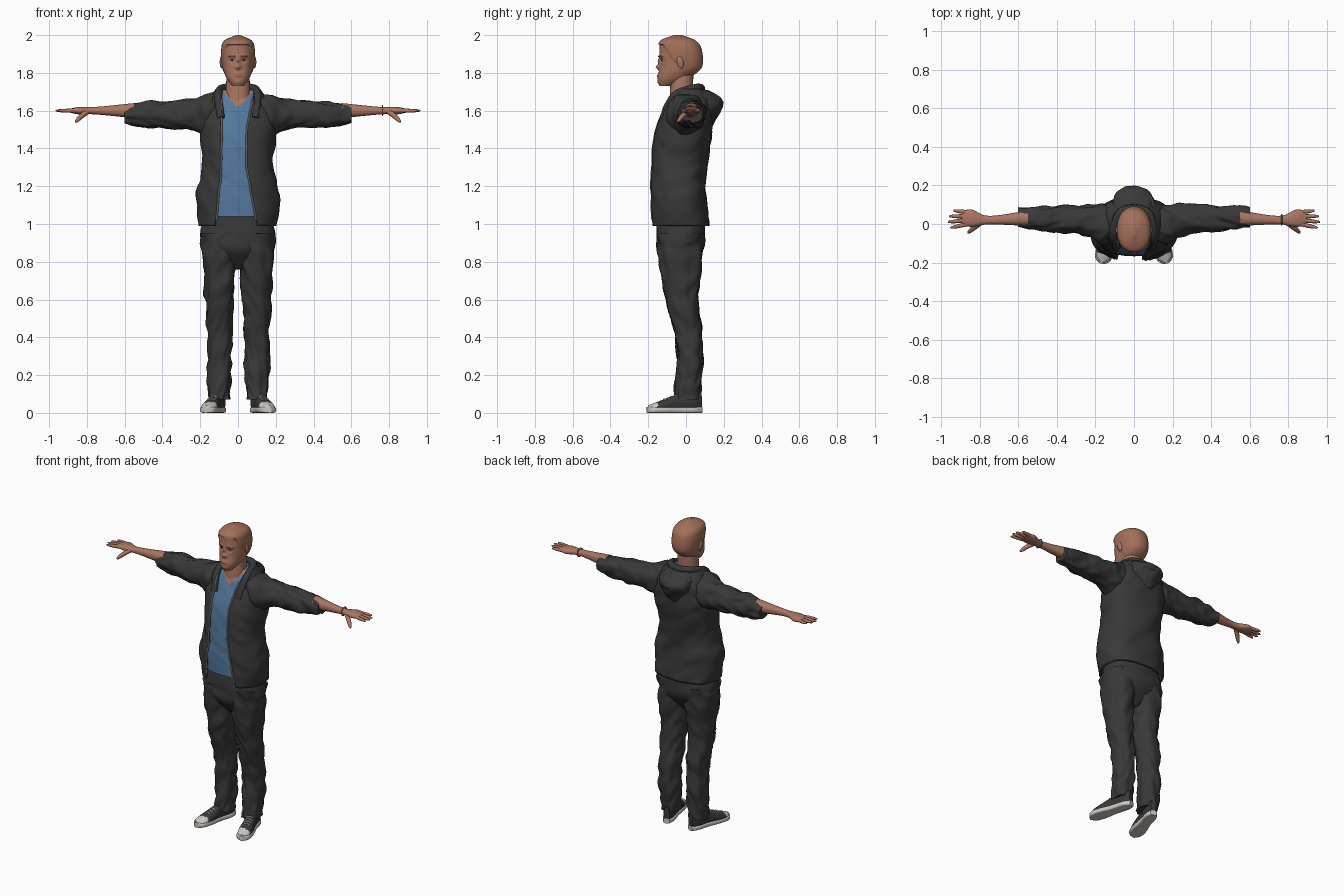
import bpy, bmesh, math
from math import sin, cos, pi, exp, copysign
from mathutils import Vector, Matrix, noise

if "Cube" in bpy.data.objects:
    bpy.data.objects.remove(bpy.data.objects["Cube"], do_unlink=True)


def material(name, *rgb):
    mat = bpy.data.materials.new(name)
    mat.use_nodes = True
    mat.diffuse_color = (*rgb, 1)
    mat.node_tree.nodes["Principled BSDF"].inputs["Base Color"].default_value = (*rgb, 1)
    return mat


SKIN = material("skin", .4, .18, .12)
HAIR = material("hair", .36, .16, .1)
LIPS = material("lips", .29, .11, .08)
CLOTH = material("charcoal cloth", .04, .04, .04)
SHIRT = material("blue shirt", .09, .19, .34)
RUBBER = material("white rubber", .6, .56, .53)
METAL = material("zip grey", .4, .4, .4)
DARK = material("dark brown", .03, .02, .01)


def spline(rows, steps):
    """Resample rows of numbers along a smooth curve."""
    result = []
    last = len(rows) - 1
    for i in range(last):
        before, start, end, after = (Vector(rows[max(0, min(last, i + k))]) for k in (-1, 0, 1, 2))
        leave, arrive = (end - before) / 2, (after - start) / 2
        for step in range(steps):
            t = step / steps
            ease = t * t * (3 - 2 * t)
            result.append(start.lerp(end, ease) + leave * t * (1 - t) ** 2 - arrive * t * t * (1 - t))
    return result + [Vector(rows[last])]


def finish(name, bm, mats, paint=None):
    mesh = bpy.data.meshes.new(name)
    bm.to_mesh(mesh)
    bm.free()
    for mat in mats:
        mesh.materials.append(mat)
    for poly in mesh.polygons:
        poly.use_smooth = True
        poly.material_index = paint(poly.center) if paint else 0
    mesh.set_sharp_from_angle(angle=math.radians(55))
    part = bpy.data.objects.new(name, mesh)
    bpy.context.collection.objects.link(part)
    return part


def loft(name, rows, mats, axis="Z", fixed=0, n=40, power=2.2, fold=0, side=1,
         place=None, paint=None, sculpt=None, gap=None, steps=7):
    """Rounded sections, each row being position, centre, width radius, depth radius.
    The other centre coordinate is fixed; gap leaves a front opening."""
    bm = bmesh.new()
    rings = []
    for t, centre, wide, deep in spline(rows, steps):
        first, last = 0, 2 * pi
        if gap:
            low, high = (copysign(min(abs(x) / wide, 1) ** (power / 2), x) for x in gap(t))
            first, last = -math.acos(high), 2 * pi - math.acos(low)
        ring = []
        for k in range(n):
            angle = first + (last - first) * k / (n - 1 if gap else n)
            c, s = cos(angle), sin(angle)
            crease = fold * noise.noise(Vector((c * 1.6 + side, s * 1.6, t * 17 + c * 2)))
            u = (wide + crease) * copysign(abs(c) ** (2 / power), c)
            v = (deep + crease) * copysign(abs(s) ** (2 / power), s)
            point = Vector({"X": (t, centre + u, fixed + v),
                            "Y": (fixed + u, t, centre + v),
                            "Z": (fixed + u, centre + v, t)}[axis])
            if place:
                point = place @ point
            if sculpt:
                point = sculpt(point)
            ring.append(bm.verts.new((point.x * side, point.y, point.z)))
        rings.append(ring)
    for ring, above in zip(rings, rings[1:]):
        for k in range(n - 1 if gap else n):
            j = (k + 1) % n
            bm.faces.new((ring[k], ring[j], above[j], above[k]))
    borders = [[ring[end].co.copy() for ring in rings] for end in (0, -1)]
    if not gap:
        bm.faces.new(rings[0])
        bm.faces.new(rings[-1])
        bmesh.ops.recalc_face_normals(bm, faces=bm.faces)
    return finish(name, bm, mats, paint), borders


def tube(name, points, radius, mat, side=1, tip=1, steps=5):
    """Round tube through points, narrowing towards its tip."""
    curve = bpy.data.curves.new(name, "CURVE")
    curve.dimensions, curve.bevel_depth, curve.bevel_resolution = "3D", radius, 3
    curve.use_fill_caps = True
    path = spline(points, steps)
    line = curve.splines.new("POLY")
    line.points.add(len(path) - 1)
    for i, (x, y, z) in enumerate(path):
        line.points[i].co = (x * side, y, z, 1)
        line.points[i].radius = 1 - (1 - tip) * (i / (len(path) - 1)) ** 4
    helper = bpy.data.objects.new(name, curve)
    bpy.context.collection.objects.link(helper)
    bpy.context.view_layer.update()
    solid = helper.evaluated_get(bpy.context.evaluated_depsgraph_get())
    bm = bmesh.new()
    bm.from_mesh(solid.to_mesh())
    solid.to_mesh_clear()
    bpy.data.objects.remove(helper, do_unlink=True)
    return finish(name, bm, [mat])


def ball(name, centre, radii, mat, tilt=0):
    bm = bmesh.new()
    bmesh.ops.create_uvsphere(bm, u_segments=20, v_segments=12, radius=1)
    bm.transform(Matrix.Translation(centre) @ Matrix.Rotation(tilt, 4, "X") @ Matrix.Diagonal((*radii, 1)))
    return finish(name, bm, [mat])


def symmetric(half, middle):
    return half + [middle] + [(-x, y, z) for x, y, z in reversed(half)]


# Head: lofted skull, face bumps (x, z, width, height, push) and raised hair
BUMPS = {"bridge": (0, 1.86, .01, .02, .01), "nose": (0, 1.83, .014, .012, .02),
         "lips": (0, 1.785, .02, .008, .005), "chin": (0, 1.75, .02, .01, .004),
         "socket": (.03, 1.867, .014, .01, -.01), "brow": (.03, 1.89, .02, .007, .006)}


def in_hair(p):
    return p.z > 1.95 - .17 * max(0, min(1, (p.y + .12) / .12))


def face(p):
    q = p.copy()
    if p.y < -.05:
        for x, z, width, height, push in BUMPS.values():
            q.y -= push * exp(-((abs(p.x) - x) / width) ** 2 - ((p.z - z) / height) ** 2)
    if in_hair(p):
        q += Vector((p.x, p.y, 0)) * .05
    return q


def head_paint(c):
    if in_hair(c):
        return 1
    return 2 if c.y < -.1 and abs(c.x) < .023 and abs(c.z - 1.786) < .005 else 0


loft("head", [(1.73, -.11, .03, .03), (1.77, -.07, .06, .08), (1.83, -.03, .08, .11),
              (1.92, -.03, .085, .11), (1.97, -.04, .07, .09), (2, -.04, .01, .02)],
     [SKIN, HAIR, LIPS], n=96, steps=18, sculpt=face, paint=head_paint)
loft("neck", [(1.6, -.03, .07, .06), (1.8, -.02, .06, .06)], [SKIN])

# Jacket: open shell whose front edges flare at the hem and collar
JACKET = [(.99, -.03, .2, .15), (1.15, -.04, .215, .14), (1.3, -.04, .18, .14), (1.45, -.02, .19, .15),
          (1.58, 0, .19, .13), (1.66, .01, .15, .11), (1.71, .01, .11, .08)]


def front_gap(z):
    hem, top = max(0, 1.3 - z), max(0, z - 1.5)
    return -.09 - hem * .1, .05 + hem * .17 + top * .2


jacket, borders = loft("jacket", JACKET, [CLOTH], n=72, power=2.4, fold=.01, gap=front_gap)
shell = jacket.modifiers.new("thickness", "SOLIDIFY")
shell.thickness, shell.offset = .014, 0
for word, border, shift in zip(("left", "right"), borders, (-.004, .004)):
    tube(word + "_zip", [(p.x + shift, p.y - .006, p.z) for p in border[2:36]], .0045, METAL, steps=1)

# Shirt: the jacket's form drawn inwards, with a V neck
loft("shirt", [(max(z, 1.04), y, wide - .02, deep - .016) for z, y, wide, deep in JACKET],
     [SHIRT, SKIN], n=96, power=2.4, fold=.005, steps=12,
     paint=lambda c: int(c.z > 1.615 + abs(c.x) * 1.1 and c.y < 0))

# Collar and hood
collar = [(.09, -.12, 1.56), (.104, -.06, 1.68), (.08, .05, 1.72)]
tube("collar", symmetric(collar, (0, .08, 1.72)), .021, CLOTH)
loft("hood", [(1.52, .12, .02, .02), (1.6, .11, .1, .07), (1.66, .1, .11, .09), (1.71, .06, .09, .05)],
     [CLOTH], power=2, fold=.012)
tube("hood_rim", symmetric([(.11, 0, 1.69), (.08, .13, 1.66)], (0, .18, 1.64)), .02, CLOTH)

# Trousers seat
loft("trouser_seat", [(.76, -.03, .05, .04), (.86, -.03, .18, .12), (.95, -.025, .2, .13),
                      (1.05, -.03, .17, .12)], [CLOTH], fold=.006)

# Shoe outline: distance along the foot and half width
OUTLINE = [(.085, .02), (.04, .037), (-.04, .037), (-.13, .047), (-.19, .04), (-.214, .01)]


def shoe_height(y):
    return min(.11, .115 + .35 * y)


# Paired parts
for side, word in ((1, "left_"), (-1, "right_")):
    # Face details
    ball(word + "ear", (side * .086, -.03, 1.857), (.011, .018, .034), SKIN, .25)
    ball(word + "eye", (side * .031, -.119, 1.867), (.012, .011, .006), RUBBER)
    ball(word + "iris", (side * .031, -.128, 1.867), (.005, .004, .005), DARK)
    tube(word + "eyebrow", [(.013, -.145, 1.887), (.03, -.14, 1.89), (.05, -.124, 1.887)], .003, HAIR, side)

    # Sleeve, arm and hand
    loft(word + "sleeve", [(.09, 0, .09, .11), (.17, 0, .1, .11), (.25, .02, .08, .08), (.4, .03, .07, .07),
                           (.5, .03, .06, .065), (.6, .04, .05, .045)],
         [CLOTH], "X", fixed=1.58, fold=.016, side=side)
    loft(word + "arm", [(.55, .03, .04, .04), (.75, .02, .022, .02), (.84, .03, .045, .02),
                        (.89, .03, .035, .01)], [SKIN], "X", fixed=1.6, side=side)
    for i, finger in enumerate(("index", "middle", "ring", "little")):
        reach = .965 - .009 * (i - 1.2) ** 2
        knuckle, end = Vector((.86, i * .02, 1.6)), Vector((reach, i * .03 - .02, 1.6))
        tube(word + finger + "_finger", [knuckle, knuckle.lerp(end, .5), end], .011, SKIN, side, tip=.3)
    tube(word + "thumb", [(.79, .01, 1.6), (.83, -.02, 1.57), (.86, -.046, 1.54)], .014, SKIN, side, tip=.3)

    # Trouser leg
    loft(word + "trouser_leg", [(.07, 0, .055, .065), (.2, .02, .063, .067), (.4, .015, .066, .07),
                                (.6, -.02, .075, .085), (.8, -.03, .09, .11), (.95, -.03, .1, .12)],
         [CLOTH], fixed=.1, fold=.016, side=side, steps=9)

    # Shoe turned outwards
    turn = Matrix.Translation((.11, 0, 0)) @ Matrix.Rotation(.28, 4, "Z")
    loft(word + "sole", [(y, .016, wide, .016) for y, wide in OUTLINE],
         [RUBBER], "Y", power=4, side=side, place=turn)
    loft(word + "shoe", [(y * .97, shoe_height(y) / 2, wide * .9, shoe_height(y) / 2) for y, wide in OUTLINE],
         [CLOTH, RUBBER], "Y", side=side, place=turn, paint=lambda c: int(c.y < -.15))
    for i in range(4):
        y = -.06 - i * .02
        lace = [turn @ Vector((x, y, shoe_height(y) - abs(x) * .4)) for x in (-.022, 0, .022)]
        tube(word + "lace_" + str(i + 1), lace, .004, RUBBER, side)

# Bracelet on the left wrist
turns = [k * pi / 8 for k in range(17)]
tube("bracelet", [(.765, .022 + .027 * cos(a), 1.6 + .026 * sin(a)) for a in turns], .0035, LIPS, steps=2)
